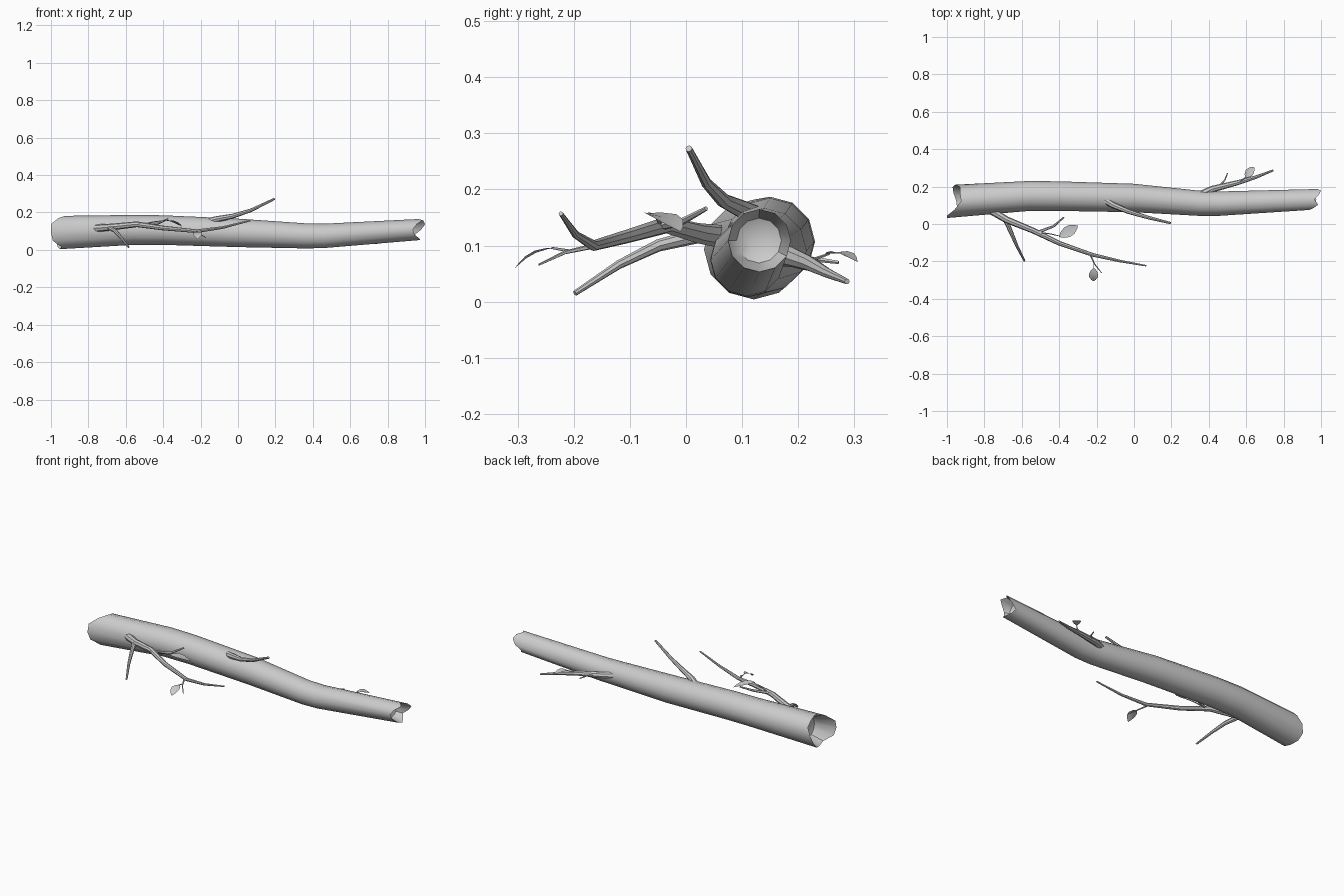
import bpy, bmesh, math
from mathutils import Vector

if "Cube" in bpy.data.objects:
    bpy.data.objects.remove(bpy.data.objects["Cube"])

def finish(name, bm):
    bmesh.ops.recalc_face_normals(bm, faces=bm.faces[:])
    me = bpy.data.meshes.new(name)
    bm.to_mesh(me)
    bm.free()
    ob = bpy.data.objects.new(name, me)
    bpy.context.collection.objects.link(ob)
    me.shade_smooth()
    me.set_sharp_from_angle(angle=math.radians(40))
    return ob

def bridge(bm, a, b):
    n = len(a)
    for i in range(n):
        bm.faces.new((a[i], a[(i + 1) % n], b[(i + 1) % n], b[i]))

def fan(bm, ring, co):
    c = bm.verts.new(co)
    for i in range(len(ring)):
        bm.faces.new((ring[i], ring[(i + 1) % len(ring)], c))

# Trunk: 12-sided tube with broken, hollowed ends
def trunk():
    bm = bmesh.new()
    N = 12

    def ring(xs, y, z, r):
        return [bm.verts.new((xs[i], y + r * math.cos(i * math.tau / N),
                              z + r * math.sin(i * math.tau / N))) for i in range(N)]
    left = [-.955, -.93, -.93, -.925, -.96, -1, -1, -.99, -.945, -.95, -.965, -.97]
    right = [.98, 1.0, .99, .965, .985, .955, .935, .945, .97, .975, .96, .945]
    rings = [ring([-.88] * N, .125, .095, .06),
             ring(left, .121, .093, .089)]
    for x, y, z, r in [(-.56, .15, .107, .08), (-.4, .149, .106, .079), (0, .139, .091, .076),
                       (.36, .11, .075, .067), (.46, .109, .075, .065)]:
        rings.append(ring([x] * N, y, z, r))
    rings += [ring(right, .131, .109, .056), ring([.91] * N, .13, .109, .04)]
    for a, b in zip(rings, rings[1:]):
        bridge(bm, a, b)
    fan(bm, rings[0], (-.86, .125, .095))
    fan(bm, rings[-1], (.89, .13, .109))
    finish("trunk", bm)

# Branches: tapered tubes along a path
def branch(name, pts, r0, r1, sides=8):
    bm = bmesh.new()
    pts = [Vector(p) for p in pts]
    n = len(pts)
    rings = []
    for k, p in enumerate(pts):
        t = (pts[min(k + 1, n - 1)] - pts[max(k - 1, 0)]).normalized()
        u = t.cross(Vector((0, 0, 1))).normalized()
        v = u.cross(t)
        r = r0 + (r1 - r0) * k / (n - 1)
        rings.append([bm.verts.new(p + r * (math.cos(a) * u + math.sin(a) * v))
                      for a in (i * math.tau / sides for i in range(sides))])
    for a, b in zip(rings, rings[1:]):
        bridge(bm, a, b)
    bm.faces.new(rings[0])
    bm.faces.new(rings[-1])
    finish(name, bm)

# Leaves: arched blade folded along the midrib
def leaf(name, base, tip, width, arch=.008):
    bm = bmesh.new()
    base, tip = Vector(base), Vector(tip)
    d = tip - base
    side = d.cross(Vector((0, 0, 1))).normalized()
    up = side.cross(d).normalized()
    rows = []
    for t, w in [(0, .06), (.15, .6), (.4, 1), (.65, .9), (.87, .45), (1, .03)]:
        c = base + d * t + up * arch * math.sin(math.pi * t)
        s = side * width / 2 * w
        rows.append([bm.verts.new(q) for q in (c - s + up * .004 * w, c, c + s + up * .004 * w)])
    for a, b in zip(rows, rows[1:]):
        for i in (0, 1):
            bm.faces.new((a[i], a[i + 1], b[i + 1], b[i]))
    finish(name, bm)

trunk()

# Long front branch with its forks
branch("front_branch", [(-.76, .07, .115), (-.68, .022, .122), (-.54, -.035, .137), (-.4, -.103, .117),
                        (-.22, -.165, .1), (-.08, -.197, .12), (.065, -.223, .157)], .021, .004)
branch("front_fork", [(-.69, .03, .12), (-.655, -.05, .1), (-.625, -.12, .066), (-.585, -.198, .015)], .014, .005)
branch("front_twig", [(-.53, -.05, .135), (-.43, -.012, .14), (-.375, .036, .166)], .009, .004, 6)
branch("leaf_stem_1", [(-.51, -.045, .137), (-.45, -.052, .15), (-.39, -.066, .158)], .004, .002, 5)
branch("leaf_twig", [(-.235, -.16, .1), (-.21, -.215, .088), (-.172, -.262, .066)], .005, .002, 5)
branch("leaf_stem_2", [(-.215, -.205, .09), (-.215, -.24, .096)], .003, .002, 5)

# Upper and rear branches
branch("upper_branch", [(-.16, .13, .15), (-.11, .1, .165), (-.03, .067, .18), (.07, .036, .212),
                        (.195, .005, .273)], .02, .006)
branch("rear_branch", [(.32, .14, .085), (.42, .187, .08), (.55, .22, .068), (.65, .25, .052),
                       (.745, .287, .036)], .022, .005)
branch("rear_twig", [(.45, .2, .077), (.485, .235, .075), (.5, .272, .07)], .006, .003, 5)
branch("leaf_stem_3", [(.54, .22, .07), (.58, .235, .078), (.6, .255, .085)], .004, .002, 5)

leaf("leaf_1", (-.4, -.068, .158), (-.3, -.01, .125), .06)
leaf("leaf_2", (-.215, -.235, .096), (-.217, -.306, .058), .05)
leaf("leaf_3", (.594, .249, .084), (.642, .305, .071), .045)
